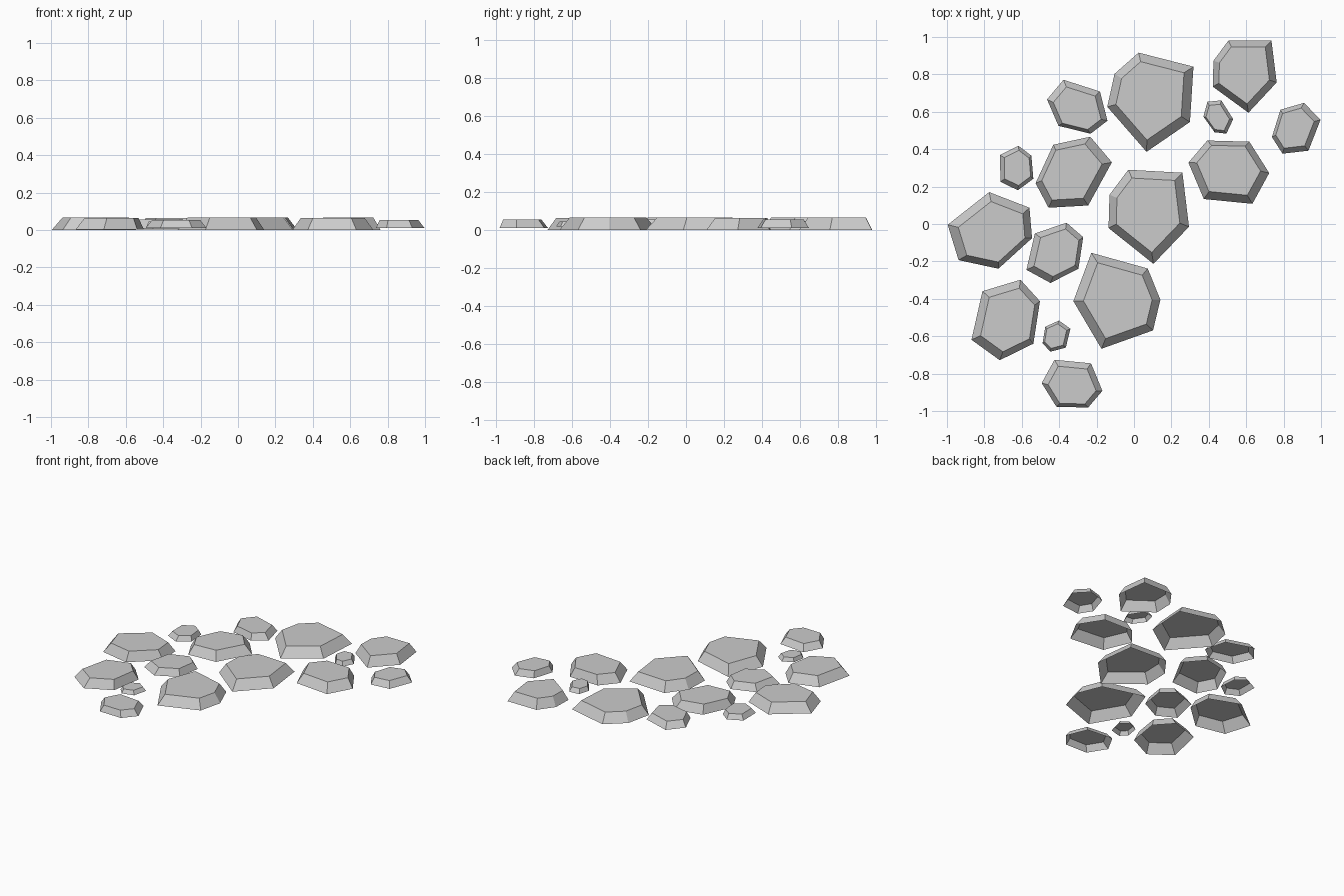
import bpy, bmesh
from mathutils import Vector

if "Cube" in bpy.data.objects:
    bpy.data.objects.remove(bpy.data.objects["Cube"])

# Two hexagonal slab outlines, in the frame of three of their own corners
BROAD = [(0, 0), (.40, -.235), (1, 0), (.68, .68), (0, 1), (-.254, .40)]
LONG = [(0, 0), (.78, -.44), (1, 0), (.68, .568), (0, 1), (-.295, .69)]
MID_Z = 0.033   # all slabs share the same middle height
TOP = 0.79      # top face relative to the base
SHIFT = 0.05    # top of the long slabs leans toward one edge
OFFSET = Vector((.004, -.004))   # centres the whole path


def stone(name, outline, thick, a, b, c):
    """Open-bottomed stepping stone whose corners 0, 2 and 4 sit at a, b, c."""
    a, b, c = (Vector(p) + OFFSET for p in (a, b, c))
    base = [a + (b - a) * u + (c - a) * v for u, v in outline]
    mid = sum(base, Vector((0, 0))) / 6
    lean = ((base[3] + base[4]) / 2 - mid) * (SHIFT if outline is LONG else 0)
    tops = [mid + lean + (p - mid) * TOP for p in base]
    bm = bmesh.new()
    low = [bm.verts.new((p.x, p.y, MID_Z - thick / 2)) for p in base]
    high = [bm.verts.new((p.x, p.y, MID_Z + thick / 2)) for p in tops]
    # Top face and sloping sides, all facing outward
    bm.faces.new(high)
    for i in range(6):
        j = (i + 1) % 6
        bm.faces.new((low[i], low[j], high[j], high[i]))
    bm.normal_update()
    if bm.faces[:][0].normal.z < 0:
        bmesh.ops.reverse_faces(bm, faces=bm.faces)
    me = bpy.data.meshes.new(name)
    bm.to_mesh(me)
    bm.free()
    bpy.context.collection.objects.link(bpy.data.objects.new(name, me))


# Large broad stones down the middle of the path
broad = [
    (.066, (-.108, .807), (.314, .845), (.063, .390)),
    (.066, (.421, .877), (.731, .984), (.608, .599)),
    (.066, (-.135, .160), (.255, .278), (.100, -.209)),
    (.066, (.137, -.401), (-.178, -.663), (-.232, -.150)),
]
# Longer stones around them
long_stones = [
    (.044, (-.381, .775), (-.146, .556), (-.408, .529)),
    (.062, (-.122, .334), (-.461, .091), (-.435, .428)),
    (.063, (.629, .112), (.287, .332), (.613, .444)),
    (.066, (-1.0, .000), (-.563, .091), (-.729, -.235)),
    (.048, (-.579, -.241), (-.365, .011), (-.301, -.235)),
    (.062, (-.873, -.615), (-.611, -.294), (-.542, -.636)),
    (.044, (-.429, -.722), (-.173, -.888), (-.419, -.973)),
    (.044, (.993, .561), (.790, .380), (.779, .615)),
]
# Small filler stones
small = [
    (.034, (-.718, .230), (-.622, .422), (-.542, .246)),
    (.030, (.463, .665), (.490, .487), (.367, .578)),
    (.027, (-.344, -.556), (-.451, -.679), (-.478, -.545)),
]
for label, outline, group in (("broad_stone", BROAD, broad),
                              ("long_stone", LONG, long_stones),
                              ("small_stone", LONG, small)):
    for i, spec in enumerate(group, 1):
        stone(f"{label}_{i}", outline, *spec)
